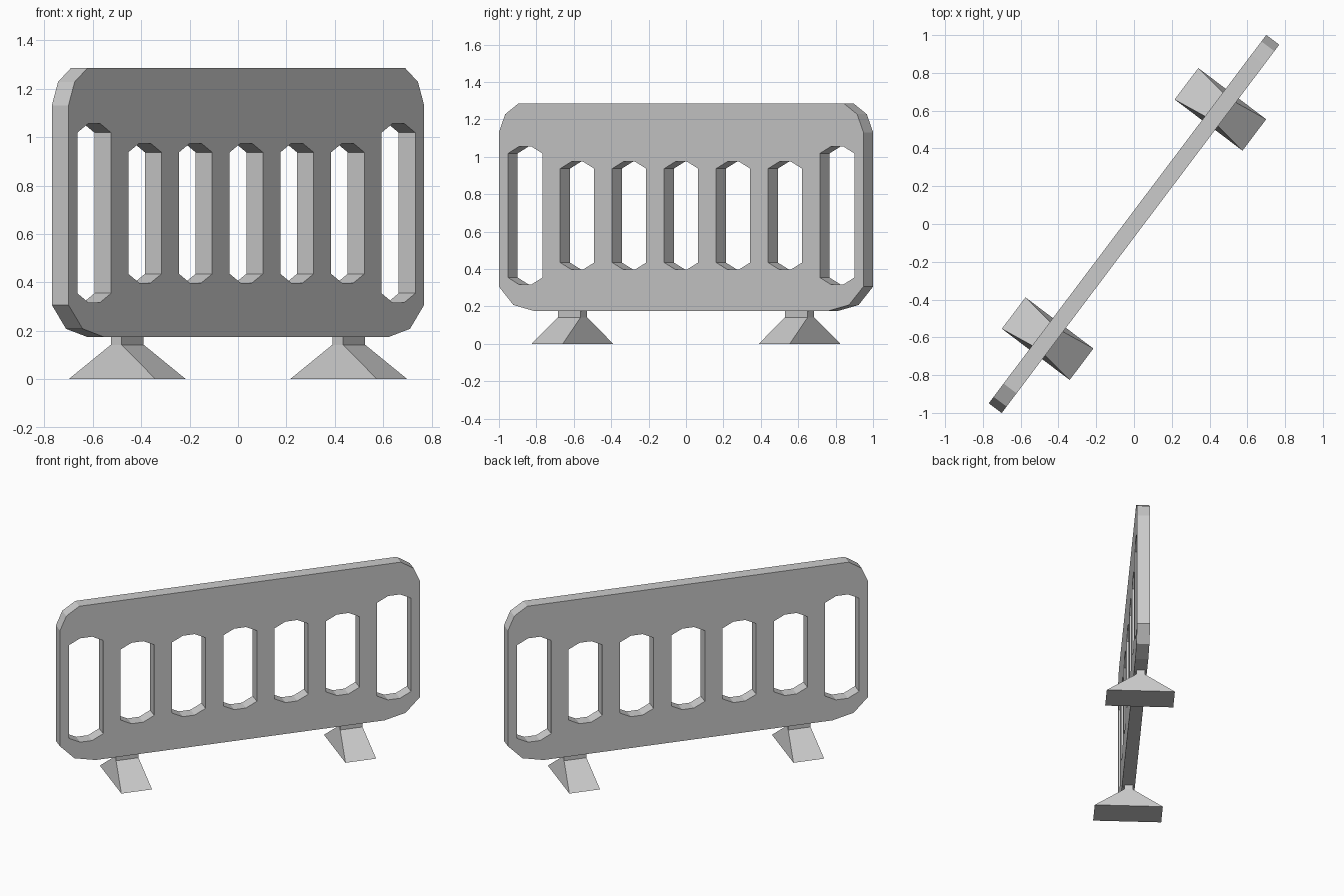
import bpy, bmesh
from math import radians

if "Cube" in bpy.data.objects:
    bpy.data.objects.remove(bpy.data.objects["Cube"])

ANGLE = radians(53)      # barrier runs diagonally in plan
HALF_T = 0.043           # half panel thickness


def slot(cx, half_w, z0, z1, cap):
    """Upright slot outline with chamfered three-segment ends."""
    f = half_w * 0.35
    return [(cx - half_w, z0 + cap), (cx - f, z0), (cx + f, z0), (cx + half_w, z0 + cap),
            (cx + half_w, z1 - cap), (cx + f, z1), (cx - f, z1), (cx - half_w, z1 - cap)]


# Panel: rounded outline with seven slots, extruded as a filled curve
half = [(0.98, 0.175), (1.123, 0.208), (1.221, 0.307),
        (1.221, 1.13), (1.178, 1.228), (1.09, 1.285)]
outline = half + [(-x, z) for x, z in reversed(half)]
loops = [outline]
for i in range(-3, 4):
    if abs(i) == 3:
        loops.append(slot(i * 0.348, 0.116, 0.317, 1.056, 0.038))
    else:
        loops.append(slot(i * 0.348, 0.114, 0.398, 0.974, 0.037))

curve = bpy.data.curves.new("panel", 'CURVE')
curve.dimensions = '2D'
curve.fill_mode = 'BOTH'
curve.extrude = HALF_T
for pts in loops:
    s = curve.splines.new('POLY')
    s.points.add(len(pts) - 1)
    for p, (x, z) in zip(s.points, pts):
        p.co = (x, z, 0, 1)
    s.use_cyclic_u = True
panel = bpy.data.objects.new("panel", curve)
bpy.context.collection.objects.link(panel)
panel.rotation_euler = (radians(90), 0, ANGLE)
bpy.context.view_layer.objects.active = panel
panel.select_set(True)
bpy.ops.object.convert(target='MESH')

# Weld the panel's faces and walls into one solid
panel = bpy.context.object
bm = bmesh.new()
bm.from_mesh(panel.data)
bmesh.ops.remove_doubles(bm, verts=bm.verts, dist=0.0005)
bmesh.ops.recalc_face_normals(bm, faces=bm.faces)
for f in bm.faces:
    f.smooth = False
bm.to_mesh(panel.data)
bm.free()


# Feet: tapered base with a short neck up into the panel
def foot(name, u):
    bm = bmesh.new()
    rings = []
    for hu, hv, z in [(0.104, 0.225, 0), (0.076, 0.028, 0.142), (0.076, 0.028, 0.18)]:
        rings.append([bm.verts.new((u + sx * hu, sy * hv, z))
                      for sx, sy in ((-1, -1), (1, -1), (1, 1), (-1, 1))])
    for a, b in zip(rings, rings[1:]):
        for i in range(4):
            j = (i + 1) % 4
            bm.faces.new((a[i], a[j], b[j], b[i]))
    bm.faces.new(rings[0][::-1])
    bm.faces.new(rings[-1])
    mesh = bpy.data.meshes.new(name)
    bm.to_mesh(mesh)
    bm.free()
    ob = bpy.data.objects.new(name, mesh)
    ob.rotation_euler.z = ANGLE
    bpy.context.collection.objects.link(ob)


foot("left_foot", -0.76)
foot("right_foot", 0.76)
